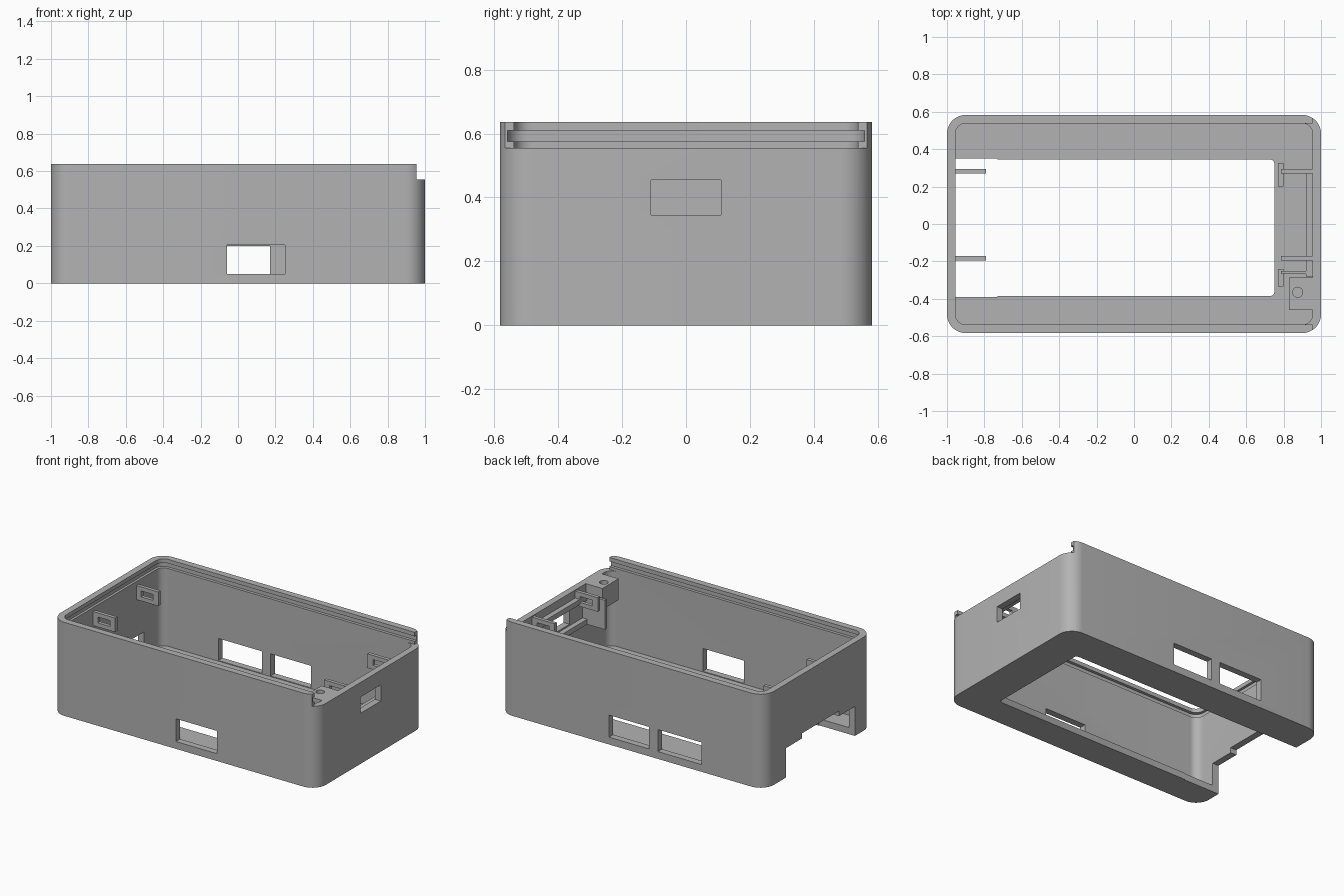
import bpy, bmesh, math

cube = bpy.data.objects.get("Cube")
if cube:
    bpy.data.objects.remove(cube, do_unlink=True)

grey = bpy.data.materials.new("plain grey")
grey.use_nodes = True
COLOUR = (0.45, 0.45, 0.45, 1)
grey.diffuse_color = COLOUR
grey.node_tree.nodes["Principled BSDF"].inputs["Base Color"].default_value = COLOUR


def prism(name, outline, z0, z1):
    """Extrude an xy outline from z0 to z1."""
    bm = bmesh.new()
    base = bm.faces.new([bm.verts.new((x, y, z0)) for x, y in outline])
    grown = bmesh.ops.extrude_face_region(bm, geom=[base])["geom"]
    for v in grown:
        if isinstance(v, bmesh.types.BMVert):
            v.co.z = z1
    bmesh.ops.recalc_face_normals(bm, faces=bm.faces)
    mesh = bpy.data.meshes.new(name)
    bm.to_mesh(mesh)
    bm.free()
    mesh.materials.append(grey)
    obj = bpy.data.objects.new(name, mesh)
    bpy.context.collection.objects.link(obj)
    return obj


def box(name, x, y, z):
    return prism(name, [(x[0], y[0]), (x[1], y[0]), (x[1], y[1]), (x[0], y[1])], *z)


def rounded(x, y, r, steps=10):
    """Rectangle outline with rounded corners."""
    corners = [(x[1] - r, y[1] - r), (x[0] + r, y[1] - r),
               (x[0] + r, y[0] + r), (x[1] - r, y[0] + r)]
    pts = []
    for i, (cx, cy) in enumerate(corners):
        for k in range(steps + 1):
            a = math.pi / 2 * (i + k / steps)
            pts.append((cx + r * math.cos(a), cy + r * math.sin(a)))
    return pts


def cut(obj, cutter):
    """Subtract the cutter and discard it."""
    mod = obj.modifiers.new("cut", "BOOLEAN")
    mod.operation = "DIFFERENCE"
    mod.solver = "EXACT"
    mod.object = cutter
    bpy.context.view_layer.update()
    graph = bpy.context.evaluated_depsgraph_get()
    mesh = bpy.data.meshes.new_from_object(obj.evaluated_get(graph))
    obj.modifiers.clear()
    obj.data = mesh
    bpy.data.objects.remove(cutter, do_unlink=True)


def smooth(obj):
    bpy.ops.object.select_all(action="DESELECT")
    obj.select_set(True)
    bpy.context.view_layer.objects.active = obj
    bpy.ops.object.shade_smooth_by_angle(angle=math.radians(30))


HEIGHT, LIP, FLOOR = 0.637, 0.555, 0.045

# Tray shell with rounded corners
tray = prism("tray_shell", rounded((-1, 1), (-0.583, 0.583), 0.1), 0, HEIGHT)
cut(tray, prism("cavity", rounded((-0.955, 0.955), (-0.538, 0.538), 0.055), FLOOR, 0.8))

# Lowered end and grooves for a sliding lid
cut(tray, box("end_drop", (0.955, 1.1), (-0.7, 0.7), (LIP, 0.8)))
cut(tray, box("lid_exit", (0.85, 1.1), (-0.538, 0.538), (LIP, 0.8)))
cut(tray, prism("lid_groove", rounded((-0.972, 1.2), (-0.558, 0.558), 0.06), 0.575, 0.61))

# Floor opening and the stepped notch in the end wall
cut(tray, prism("floor_opening", rounded((-0.85, 0.75), (-0.385, 0.345), 0.02, 3), -0.1, 0.1))
cut(tray, box("end_notch", (-1.1, -0.73), (-0.39, 0.35), (-0.1, 0.2)))
cut(tray, box("end_notch_step", (-1.1, -0.9), (-0.22, 0.18), (0.1, 0.235)))

# Port windows
cut(tray, box("front_window", (-0.06, 0.25), (-0.7, -0.5), (0.05, 0.205)))
for span in ((-0.13, 0.172), (-0.525, -0.197)):
    cut(tray, box("back_window", span, (0.5, 0.7), (0.05, 0.2)))
cut(tray, box("end_window", (0.9, 1.1), (-0.11, 0.11), (0.345, 0.455)))
smooth(tray)

# Slotted tabs on both end walls
for side, x in (("right", (-0.96, -0.79)), ("left", (0.785, 0.96))):
    for place, y in (("front", -0.183), ("back", 0.282)):
        tab = box(f"{side}_{place}_tab", x, (y - 0.012, y + 0.012), (0.452, 0.548))
        mid = (x[0] + x[1]) / 2
        cut(tab, box("slot", (mid - 0.045, mid + 0.045), (y - 0.1, y + 0.1), (0.48, 0.52)))

# Guides and rails around the end window
box("front_guide_plate", (0.785, 0.96), (-0.268, -0.25), (0.3, 0.5))
for name, z in (("lower_rail", (0.3, 0.335)), ("upper_rail", (0.465, 0.5))):
    box(name, (0.92, 0.96), (-0.28, 0.27), z)

# Low floor stops
for name, y in (("front_stop", (-0.335, -0.24)), ("back_stop", (0.2, 0.325))):
    box(name, (0.77, 0.8), y, (FLOOR - 0.005, 0.12))

# Screw block with its hole
block = box("screw_block", (0.83, 0.96), (-0.46, -0.285), (0.41, LIP))
hole = rounded((0.848, 0.902), (-0.392, -0.338), 0.0269, 6)
cut(block, prism("screw_hole", hole, 0.45, 0.7))
smooth(block)
